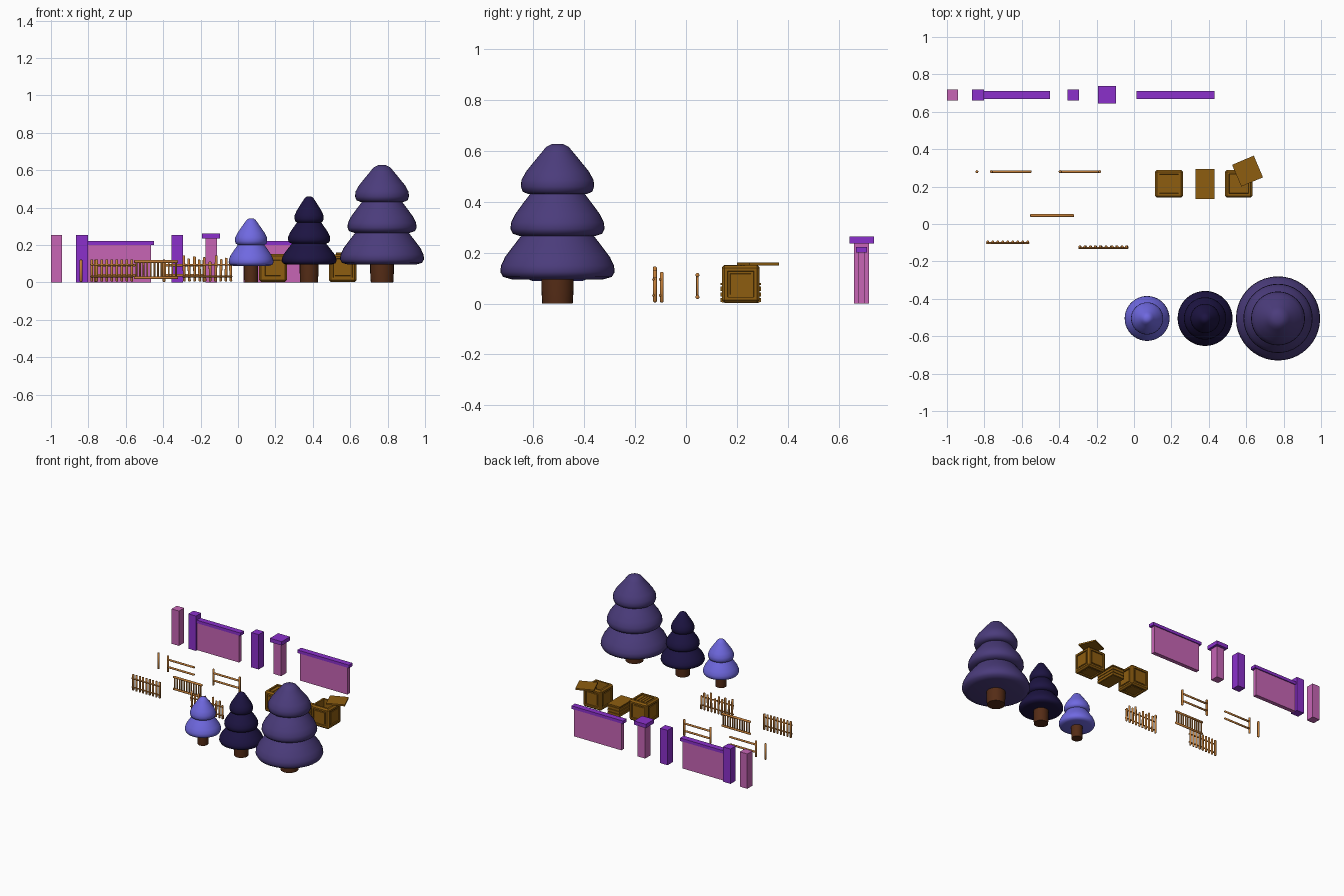
import bpy, bmesh, math, random
from mathutils import Matrix

if "Cube" in bpy.data.objects:
    bpy.data.objects.remove(bpy.data.objects["Cube"])

random.seed(4)

def mat(name, c):
    m = bpy.data.materials.new(name)
    m.diffuse_color = (*c, 1)
    m.use_nodes = True
    m.node_tree.nodes["Principled BSDF"].inputs["Base Color"].default_value = m.diffuse_color
    return m

PINK, PURPLE = mat("pink", (.57, .13, .46)), mat("purple", (.26, .03, .60))
RAIL, CRATE, TRUNK = mat("rail", (.55, .21, .04)), mat("crate", (.27, .11, .005)), mat("bark", (.09, .025, .008))
LEAF = [mat("leaf_small", (.16, .14, .75)), mat("leaf_medium", (.012, .007, .055)), mat("leaf_large", (.07, .045, .20))]

def finish(name, bm, m, smooth=None):
    me = bpy.data.meshes.new(name)
    bmesh.ops.recalc_face_normals(bm, faces=bm.faces[:])
    bm.to_mesh(me)
    bm.free()
    o = bpy.data.objects.new(name, me)
    bpy.context.collection.objects.link(o)
    me.materials.append(m)
    if smooth:
        bpy.ops.object.select_all(action='DESELECT')
        o.select_set(True)
        bpy.context.view_layer.objects.active = o
        bpy.ops.object.shade_smooth_by_angle(angle=math.radians(smooth))
    return o

def add_box(bm, x, y, z, rot=0, centre=None):
    """Box from (min, max) ranges."""
    c = [(a + b) / 2 for a, b in (x, y, z)]
    s = [b - a for a, b in (x, y, z)]
    bmesh.ops.create_cube(bm, size=1, matrix=Matrix.Translation(c) @ Matrix.Rotation(rot, 4, 'Z') @ Matrix.Diagonal((*s, 1)))

def box(name, x, y, z, m, rot=0):
    bm = bmesh.new()
    add_box(bm, x, y, z, rot)
    return finish(name, bm, m)

def lathe(name, profile, x, y, m, seg=40):
    bm = bmesh.new()
    vs = [bm.verts.new((r, 0, z)) for r, z in profile]
    es = [bm.edges.new(p) for p in zip(vs, vs[1:])]
    bmesh.ops.spin(bm, geom=vs + es, cent=(0, 0, 0), axis=(0, 0, 1), angle=2 * math.pi, steps=seg)
    bmesh.ops.remove_doubles(bm, verts=bm.verts[:], dist=1e-5)
    bmesh.ops.translate(bm, verts=bm.verts[:], vec=(x, y, 0))
    return finish(name, bm, m, 50)

# Trees: each tier is (max radius, bottom z, top z, top radius)
def tier(r, z0, z1, rt):
    h = z1 - z0
    return [(0, z0), (r * .8, z0), (r * .95, z0 + h * .05), (r, z0 + h * .15), (r * .985, z0 + h * .28),
            (rt + (r - rt) * .82, z0 + h * .45), (rt + (r - rt) * .5, z0 + h * .68),
            (rt + (r - rt) * .27, z0 + h * .84), (rt + (r - rt) * .13, z0 + h * .94), (rt * .7, z0 + h), (0, z0 + h)]

trees = [("small", .07, .038, [(.12, .088, .22, .055), (.086, .20, .343, .015)]),
         ("medium", .38, .05, [(.147, .095, .225, .075), (.113, .207, .345, .045), (.078, .32, .46, .015)]),
         ("large", .77, .063, [(.225, .095, .29, .12), (.185, .265, .455, .085), (.144, .43, .627, .03)])]
for (name, x, rt, tiers), leaf in zip(trees, LEAF):
    lathe(name + "_trunk", [(0, 0), (rt * .95, 0), (rt, .05), (rt, .11), (0, .11)], x, -.505, TRUNK, 24)
    for i, t in enumerate(tiers):
        lathe(f"{name}_foliage_{i}", tier(*t), x, -.505, leaf)

# Wall posts and wall panels
py = (.66, .72)
box("plain_post", (-1, -.94), py, (0, .255), PINK)
box("wall_end_post", (-.865, -.803), py, (0, .255), PURPLE)
box("single_post", (-.355, -.295), py, (0, .255), PURPLE)
box("capped_post", (-.173, -.112), py, (0, .237), PINK)
box("post_cap", (-.192, -.096), (.643, .739), (.235, .263), PURPLE)
for i, (a, b, c, d) in enumerate([(-.803, -.45, -.803, -.465), (.013, .43, .03, .413)]):
    box(f"wall_panel_{i}", (c, d), (.675, .704), (0, .202), PINK)
    box(f"wall_cap_{i}", (a, b), (.669, .711), (.2, .222), PURPLE)

# Fences: round posts and rails
def rod(name, p, q, r):
    d = [b - a for a, b in zip(p, q)]
    length = math.sqrt(sum(v * v for v in d))
    rot = Matrix.Rotation(math.pi / 2, 4, 'Y') if abs(d[0]) > abs(d[2]) else Matrix.Rotation(math.atan2(d[0], d[2]), 4, 'Y')
    bm = bmesh.new()
    bmesh.ops.create_cone(bm, cap_ends=True, segments=10, radius1=r, radius2=r, depth=length,
                          matrix=Matrix.Translation([(a + b) / 2 for a, b in zip(p, q)]) @ rot)
    caps = [e for f in bm.faces if len(f.verts) > 4 for e in f.edges]
    bmesh.ops.bevel(bm, geom=caps, offset=r * .4, segments=1, affect='EDGES')
    return finish(name, bm, RAIL, 50)

def rails(name, x0, x1, y, zs, r=.006):
    for i, z in enumerate(zs):
        rod(f"{name}_rail_{i}", (x0, y, z), (x1, y, z), r)

rod("lone_fence_post", (-.84, .28, .003), (-.84, .28, .122), .008)
rod("open_fence_post", (-.763, .28, .003), (-.763, .28, .122), .008)
rails("open_fence", -.77, -.548, .28, (.038, .092), .007)
for x in (-.395, -.183):
    rod("double_fence_post", (x, .28, .003), (x, .28, .122), .008)
rails("double_fence", -.395, -.183, .28, (.038, .092), .007)

# Railing with dense balusters between the two rails
rails("railing", -.555, -.32, .045, (.025, .112), .008)
for i in range(12):
    x = -.543 + i * .0192
    rod(f"baluster_{i}", (x, .045, .02), (x, .045, .115), .005)

# Picket fences, the second one uneven
rails("picket_fence", -.79, -.56, -.102, (.032, .095), .005)
for i in range(9):
    x = -.782 + i * .0268
    rod(f"picket_{i}", (x, -.095, .005), (x, -.095, .124), .0075)
rails("uneven_fence", -.297, -.03, -.128, (.032, .095), .005)
for i, h in enumerate((.145, .128, .14, .122, .135, .112, .145, .125, .132, .105)):
    x = -.287 + i * .0277
    rod(f"uneven_picket_{i}", (x, -.122, .005), (x + random.uniform(-.006, .006), -.122, h), .0075)

# Crates with recessed framed faces
def crate(name, x, y, w, h, open_top):
    bm = bmesh.new()
    add_box(bm, (x - w / 2, x + w / 2), (y - w / 2, y + w / 2), (.003, h))
    bmesh.ops.bevel(bm, geom=bm.edges[:], offset=.01, segments=1, affect='EDGES')
    bm.normal_update()
    for f in [f for f in bm.faces if f.calc_area() > w * w * .5]:
        up = f.normal.z > .9
        bmesh.ops.inset_individual(bm, faces=[f], thickness=.018, depth=0)
        bmesh.ops.inset_individual(bm, faces=[f], thickness=.001, depth=-.12 if up and open_top else -.008)
        if not up:
            bmesh.ops.inset_individual(bm, faces=[f], thickness=.013, depth=0)
            bmesh.ops.inset_individual(bm, faces=[f], thickness=.001, depth=.004)
    finish(name, bm, CRATE)

crate("closed_crate", .187, .215, .148, .152, False)
for i in range(4):
    a = .147 + i * .0208
    box(f"crate_slat_{i}", (a, a + .0178), (.173, .257), (.14, .148), CRATE)
crate("open_crate", .56, .215, .148, .15, True)
box("crate_lid", (.544, .670), (.22, .346), (.15, .161), CRATE, math.radians(23))

# Low slatted box
box("low_box_core", (.336, .424), (.141, .289), (.004, .076), CRATE)
box("low_box_top", (.33, .43), (.135, .295), (.072, .08), CRATE)
for i in range(3):
    z = .006 + i * .022
    box(f"low_box_slat_{i}", (.331, .429), (.136, .294), (z, z + .016), CRATE)
